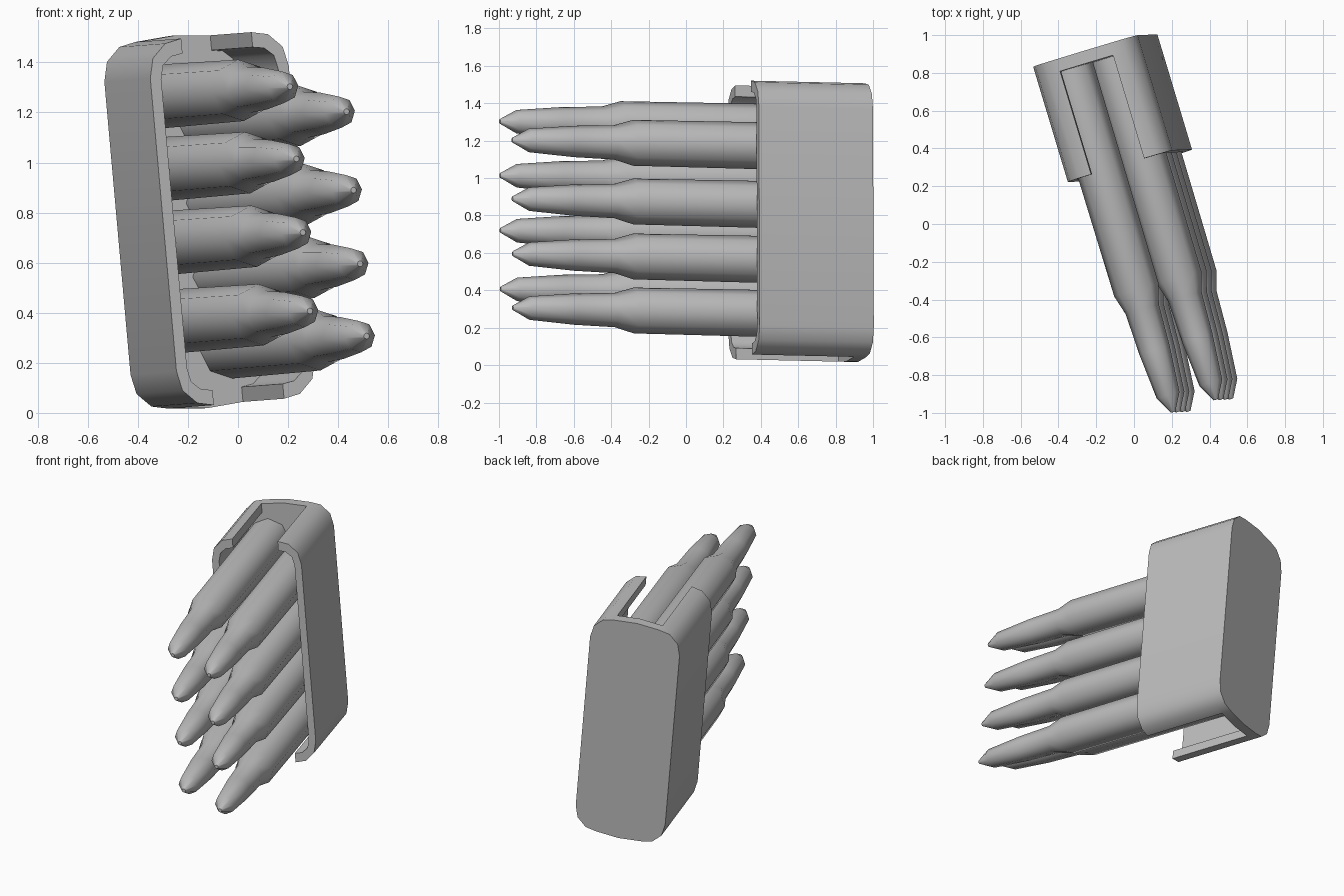
import bpy, bmesh, math
from mathutils import Matrix, Vector

old = bpy.data.objects.get("Cube")
if old:
    bpy.data.objects.remove(old, do_unlink=True)

# Single grey metal
grey = bpy.data.materials.new("plain grey")
grey.use_nodes = True
grey.diffuse_color = (0.5, 0.5, 0.5, 1)
grey.node_tree.nodes["Principled BSDF"].inputs["Base Color"].default_value = (0.5, 0.5, 0.5, 1)

# Tilted local frame: X across the clip, Y to the back, Z up the clip
back = Vector((-0.288, 0.957, -0.022)).normalized()
across = back.cross(Vector((-0.09, 0, 0.995))).normalized()
up = across.cross(back)
FRAME = Matrix((across, back, up)).transposed().to_4x4()
FRAME.translation = (-0.205, 0.918, 0.762)


def finish(bm, name, angle):
    bmesh.ops.recalc_face_normals(bm, faces=bm.faces)
    mesh = bpy.data.meshes.new(name)
    bm.to_mesh(mesh)
    bm.free()
    mesh.materials.append(grey)
    mesh.shade_smooth()
    mesh.set_sharp_from_angle(angle=math.radians(angle))
    obj = bpy.data.objects.new(name, mesh)
    obj.matrix_world = FRAME
    bpy.context.collection.objects.link(obj)
    return obj


def prism(name, outline, start, end):
    """Extrude an (x, z) outline forward from depth start to depth end."""
    bm = bmesh.new()
    rings = [[bm.verts.new((x, -d, z)) for x, z in outline] for d in (start, end)]
    for ring in rings:
        bm.faces.new(ring)
    n = len(outline)
    for i in range(n):
        j = (i + 1) % n
        bm.faces.new((rings[0][i], rings[0][j], rings[1][j], rings[1][i]))
    return finish(bm, name, 40)


# Clip cross-section: one quarter of the outside and of the inside
PLATE, DEPTH, LIP = 0.067, 0.637, 0.147
outer = [(0.29, 0.587), (0.272, 0.666), (0.215, 0.721), (LIP, 0.735)]
inner = [(LIP, 0.675), (0.195, 0.667), (0.232, 0.635), (0.245, 0.58)]


def flip(points):
    return [(x, -z) for x, z in reversed(points)]


# Back plate with gently crowned ends
quarter = outer + [(0, 0.747)]
half = flip(quarter) + quarter[:-1]
whole = half + [(-x, -z) for x, z in half]
prism("clip_back_plate", whole, 0, PLATE)

# Side walls with lips folded over the top and bottom
wall = flip(outer) + outer + inner + flip(inner)
for side, sign in (("left", 1), ("right", -1)):
    prism(f"clip_{side}_wall", [(sign * x, z) for x, z in wall], PLATE, DEPTH)

# Cartridge profile: case, shoulder, neck, bullet, point
PROFILE = [(PLATE, 0.128), (1.287, 0.123), (1.394, 0.092),
           (1.62, 0.084), (1.87, 0.063), (1.963, 0.012)]
SIDES = 8


def cartridge(name, x, z):
    bm = bmesh.new()
    rings = []
    for depth, r in PROFILE:
        angles = [2 * math.pi * k / SIDES for k in range(SIDES)]
        rings.append([bm.verts.new((x + r * math.cos(a), -depth, z + r * math.sin(a)))
                      for a in angles])
    for a, b in zip(rings, rings[1:]):
        for i in range(SIDES):
            j = (i + 1) % SIDES
            bm.faces.new((a[i], a[j], b[j], b[i]))
    bm.faces.new(rings[0])
    bm.faces.new(rings[-1])
    finish(bm, name, 60)


# Two staggered columns of four
heights = [0.51, 0.22, -0.075, -0.39]
for n, z in enumerate(heights, 1):
    cartridge(f"right_cartridge_{n}", -0.113, z)
    cartridge(f"left_cartridge_{n}", 0.113, -z)
